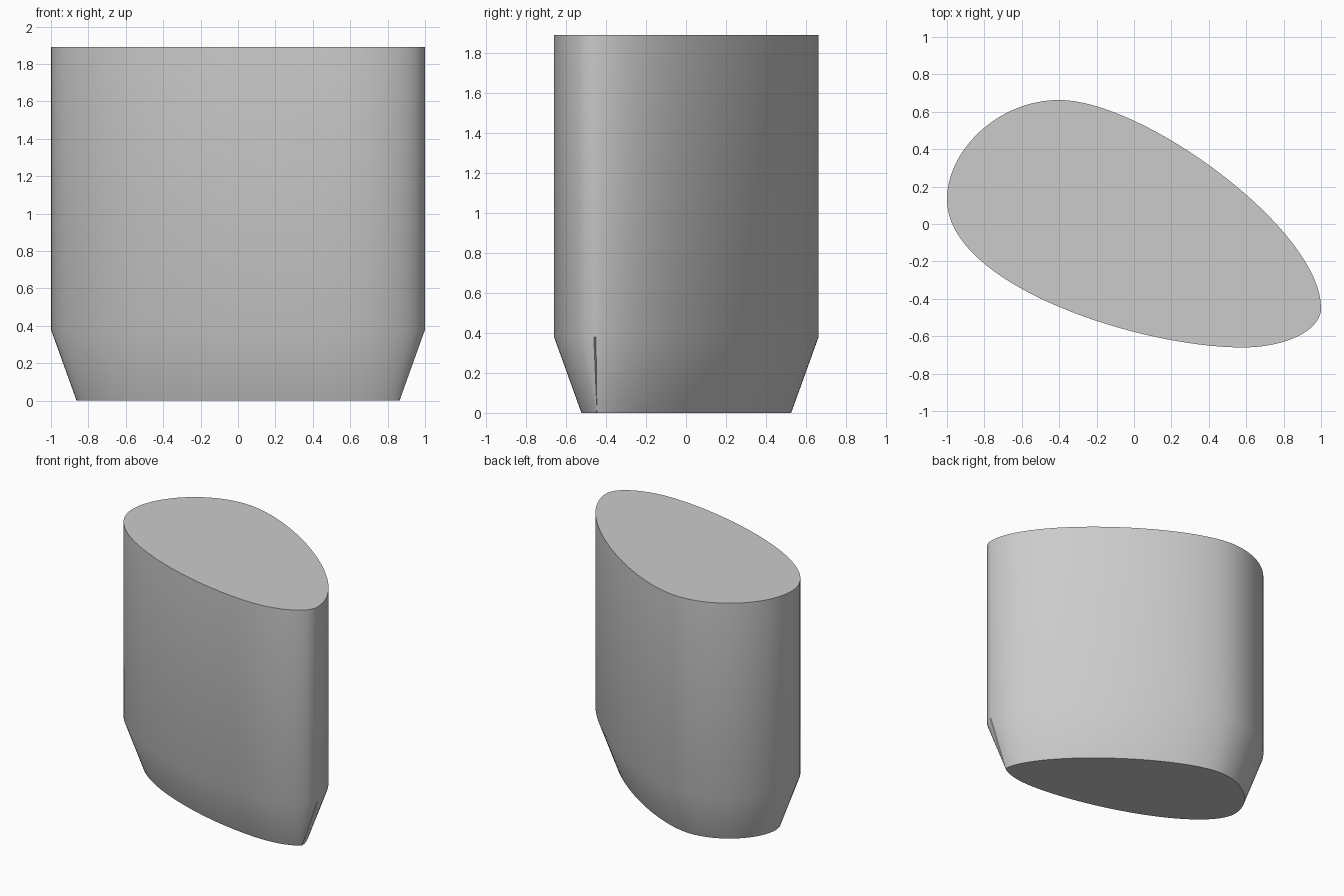
import bpy
import bmesh
from mathutils import Vector
from mathutils.geometry import interpolate_bezier

if "Cube" in bpy.data.objects:
    bpy.data.objects.remove(bpy.data.objects["Cube"])

HEIGHT, TAPER_TOP, INSET = 1.89, 0.38, 0.137
STEPS = 32

# Egg-shaped outline, clockwise: anchor, incoming handle, outgoing handle
KNOTS = [
    ((-1.0, 0.13), (0, -0.457), (0, 0.27)),
    ((-0.4, 0.663), (-0.32, 0), (0.45, 0)),
    ((1.0, -0.45), (0, 0.42), (0, -0.12)),
    ((0.58, -0.66), (0.23, 0), (-0.55, 0)),
]


def closed_outline():
    points = []
    for i, (a, _, out) in enumerate(KNOTS):
        b, into, _ = KNOTS[(i + 1) % len(KNOTS)]
        a, b = Vector(a), Vector(b)
        points += interpolate_bezier(a, a + Vector(out), b + Vector(into), b, STEPS + 1)[:-1]
    return [Vector((p[0], p[1])) for p in points]


def inset_outline(points, distance):
    """Offset inwards; points that would fold over go to the nearest sound one."""
    n = len(points)
    moved = []
    for i, p in enumerate(points):
        along = (points((i + 1) % n) if callable(points) else points[(i + 1) % n]) - points[i - 1]
        moved.append(p + Vector((along.y, -along.x)).normalized() * distance)
    sound = [q for q in moved if min((q - p).length for p in points) > distance * 0.985]
    return [min(sound, key=lambda s: (s - q).length) for q in moved]


# Body: straight wall with a tapered foot
outline = closed_outline()
sections = [(inset_outline(outline, INSET), 0), (outline, TAPER_TOP), (outline, HEIGHT)]

bm = bmesh.new()
rings = [[bm.verts.new((p.x, p.y, z)) for p in pts] for pts, z in sections]
for low, high in zip(rings, rings[1:]):
    for i in range(len(low)):
        j = (i + 1) % len(low)
        bm.faces.new((low[i], low[j], high[j], high[i]))
bm.faces.new(rings[0])
bm.faces.new(rings[-1])
bmesh.ops.remove_doubles(bm, verts=bm.verts, dist=0.0001)
bmesh.ops.recalc_face_normals(bm, faces=bm.faces)

mesh = bpy.data.meshes.new("tapered_body")
bm.to_mesh(mesh)
bm.free()
body = bpy.data.objects.new("tapered_body", mesh)
bpy.context.collection.objects.link(body)

# Plain grey
grey = bpy.data.materials.new("light_grey")
grey.use_nodes = True
colour = (0.6, 0.6, 0.6, 1)
grey.diffuse_color = colour
grey.node_tree.nodes["Principled BSDF"].inputs["Base Color"].default_value = colour
mesh.materials.append(grey)

# Smooth wall, crisp rims
bpy.ops.object.select_all(action="DESELECT")
body.select_set(True)
bpy.context.view_layer.objects.active = body
bpy.ops.object.shade_smooth_by_angle(angle=0.6)
